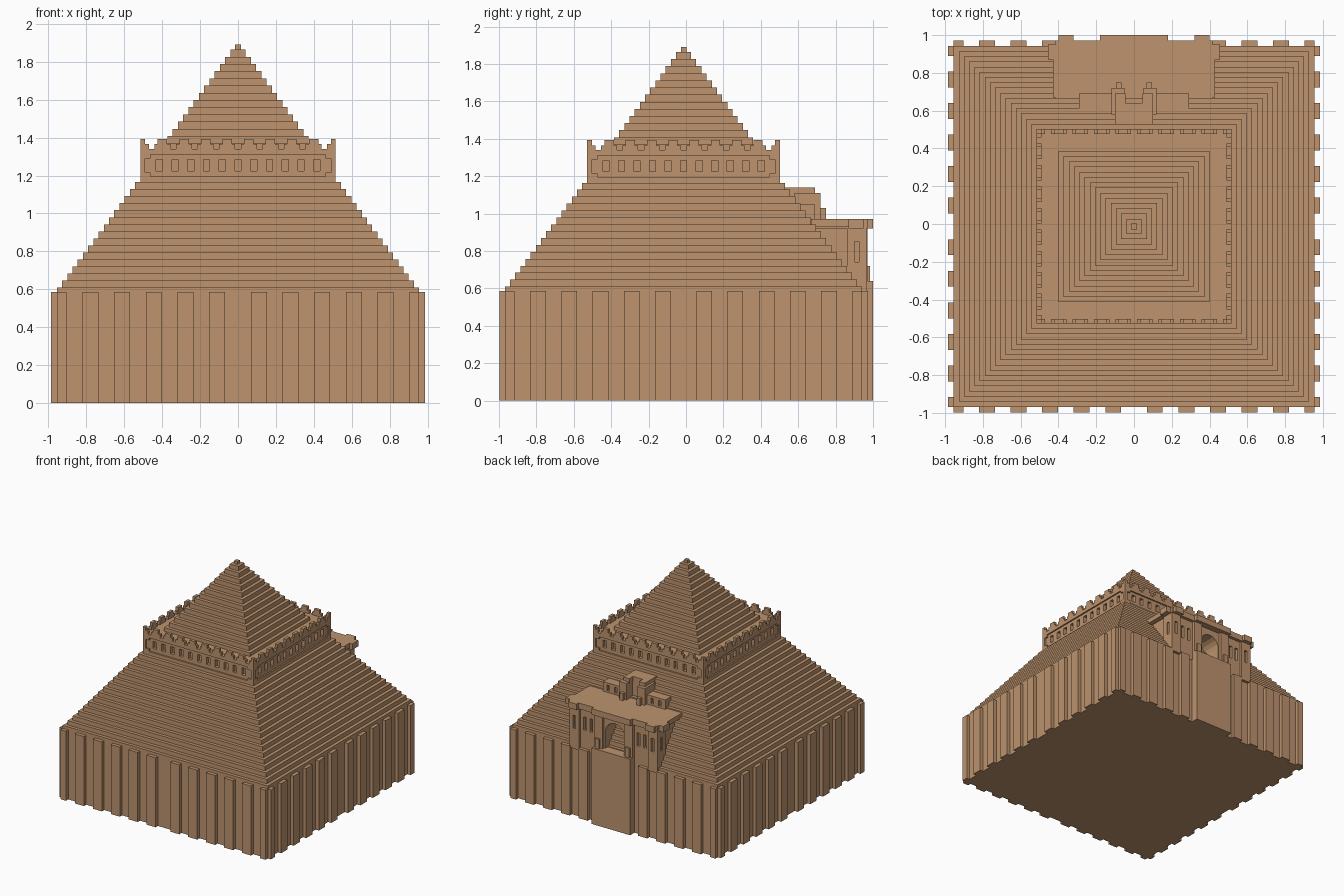
import bpy, bmesh, math

if "Cube" in bpy.data.objects:
    bpy.data.objects.remove(bpy.data.objects["Cube"], do_unlink=True)

sand = bpy.data.materials.new("sandstone")
sand.use_nodes = True
sand.diffuse_color = (0.51, 0.295, 0.155, 1)
sand.node_tree.nodes["Principled BSDF"].inputs["Base Color"].default_value = sand.diffuse_color

CY = -0.013  # pyramid centre in y


def finish(bm, name, y=0.0):
    bmesh.ops.recalc_face_normals(bm, faces=bm.faces)
    bmesh.ops.translate(bm, verts=bm.verts, vec=(0, y, 0))
    mesh = bpy.data.meshes.new(name)
    bm.to_mesh(mesh)
    bm.free()
    mesh.materials.append(sand)
    ob = bpy.data.objects.new(name, mesh)
    bpy.context.collection.objects.link(ob)
    return ob


def boxes(name, items, y=0.0):
    """One object made of boxes (x0, x1, y0, y1, z0, z1)."""
    bm = bmesh.new()
    for x0, x1, y0, y1, z0, z1 in items:
        vs = bmesh.ops.create_cube(bm, size=1)["verts"]
        for v in vs:
            v.co = (x1 if v.co.x > 0 else x0, y1 if v.co.y > 0 else y0, z1 if v.co.z > 0 else z0)
    return finish(bm, name, y)


def around(items):
    """Repeat boxes on all four sides."""
    out = []
    for b in items:
        for _ in range(4):
            out.append(b)
            b = (-b[3], -b[2], b[0], b[1], b[4], b[5])
    return out


def both(items):
    """Mirror boxes in x."""
    return list(items) + [(-b[1], -b[0]) + tuple(b[2:]) for b in items]


def cut(target, cutter):
    mod = target.modifiers.new("cut", 'BOOLEAN')
    mod.object = cutter
    mod.operation = 'DIFFERENCE'
    mod.solver = 'EXACT'
    mod.use_self = True
    dg = bpy.context.evaluated_depsgraph_get()
    new = bpy.data.meshes.new_from_object(target.evaluated_get(dg))
    target.modifiers.clear()
    target.data = new
    bpy.data.objects.remove(cutter, do_unlink=True)


def stepped(name, count, half, run, z0, top, rise):
    """Stepped pyramid as one continuous stack of square rings."""
    bm = bmesh.new()
    rings = []
    z = z0
    for i in range(count):
        h = half - run * i
        for zz in (z, top + rise * i):
            rings.append([bm.verts.new((sx * h, sy * h, zz))
                          for sx, sy in ((-1, -1), (1, -1), (1, 1), (-1, 1))])
        z = top + rise * i
    for a, b in zip(rings, rings[1:]):
        for k in range(4):
            n = (k + 1) % 4
            bm.faces.new((a[k], a[n], b[n], b[k]))
    bm.faces.new(rings[0])
    bm.faces.new(rings[-1])
    return finish(bm, name, CY)


# Lower pyramid on its tall base
stepped("lower_pyramid", 16, 0.955, 0.0275, 0, 0.61, 0.037)

# Buttresses around the base
pitch = 0.167
butts = []
for k in range(6):
    c = 0.11 + pitch * k
    butts.append((c - 0.042, min(c + 0.042, 0.955), 0.94, 0.985, 0, 0.585))
boxes("base_buttresses", around(both(butts)), CY)

# Fortified tier with recessed band and windows
R = 0.515
tier = boxes("fortified_tier", [(-R, R, -R, R, 1.15, 1.34)], CY)
cut(tier, boxes("band_cutter", around([(-0.46, 0.46, R - 0.012, R + 0.05, 1.195, 1.31)]), CY))
cut(tier, boxes("band_end_cutter", around([(-0.49, 0.49, R - 0.012, R + 0.05, 1.215, 1.29)]), CY))
wins = [(c - 0.017, c + 0.017, R - 0.04, R + 0.04, 1.225, 1.285)
        for c in [0.083 * k for k in range(-5, 6)]]
cut(tier, boxes("window_cutter", around(wins), CY))

# Stepped merlons
inner = R - 0.025
merlons = both([(-R, -0.47, inner, R, 1.34, 1.365), (-R, -0.49, inner, R, 1.365, 1.393)])
step = 0.11375
for k in range(8):
    c = -0.455 + step * (k + 0.5)
    merlons.append((c - 0.042, c + 0.042, inner, R, 1.34, 1.365))
    merlons.append((c - 0.025, c + 0.025, inner, R, 1.365, 1.393))
boxes("tier_merlons", around(merlons), CY)

# Upper pyramid and tip
stepped("upper_pyramid", 14, 0.40, 0.0277, 1.32, 1.37, 0.038)
boxes("tip_block", [(-0.015, 0.015, -0.015, 0.015, 1.85, 1.89)], CY)

# Gatehouse on the back
gate = boxes("gatehouse_body", [(-0.40, 0.40, 0.5, 0.945, 0.57, 0.93)])
bm = bmesh.new()
profile = [(-0.09, 0.64), (0.09, 0.64)]
profile += [(0.09 * math.cos(a * math.pi / 8), 0.78 + 0.09 * math.sin(a * math.pi / 8)) for a in range(9)]
face = bm.faces.new([bm.verts.new((x, 0.78, z)) for x, z in profile])
ext = bmesh.ops.extrude_face_region(bm, geom=[face])
bmesh.ops.translate(bm, vec=(0, 0.3, 0), verts=[g for g in ext["geom"] if isinstance(g, bmesh.types.BMVert)])
cut(gate, finish(bm, "arch_cutter"))
slits = both([(c - 0.013, c + 0.013, 0.92, 1.0, 0.74, 0.85) for c in (0.22, 0.28)])
cut(gate, boxes("slit_cutter", slits))

# Corner towers, portal piers and the tall block under the gate
towers = boxes("gate_corner_towers", both([(0.32, 0.41, 0.86, 0.965, 0.57, 0.93)]))
cut(towers, boxes("tower_slit_cutter", both([(0.352, 0.378, 0.94, 1.0, 0.74, 0.85),
                                             (0.39, 0.45, 0.90, 0.925, 0.74, 0.85)])))
boxes("portal_piers", both([(0.10, 0.18, 0.93, 0.97, 0.6, 0.93),
                            (0.12, 0.16, 0.96, 0.985, 0.6, 0.72)]))
boxes("gate_foundation", [(-0.18, 0.18, 0.93, 1.0, 0, 0.64)])

# Roof slab with projecting corner blocks
boxes("gate_roof", [(-0.415, 0.415, 0.6, 0.972, 0.92, 0.97), (-0.18, 0.18, 0.96, 1.0, 0.92, 0.97)])
boxes("roof_corner_blocks", both([(0.32, 0.40, 0.96, 1.0, 0.92, 0.97),
                                  (0.40, 0.455, 0.87, 0.95, 0.92, 0.97)]))
boxes("roof_side_ledges", both([(0.40, 0.43, 0.67, 0.88, 0.93, 0.97)]))

# Small upper gate above the roof
wings = boxes("upper_gate_wings", both([(0.05, 0.29, 0.58, 0.69, 0.95, 1.05)]))
cut(wings, boxes("wing_slit_cutter", both([(c - 0.012, c + 0.012, 0.67, 0.75, 0.985, 1.03) for c in (0.17, 0.24)])))
boxes("upper_gate_centre", [(-0.10, 0.10, 0.53, 0.64, 0.95, 1.14)]
      + both([(0.05, 0.12, 0.58, 0.72, 0.95, 1.11), (0.045, 0.10, 0.54, 0.69, 1.1, 1.14),
              (0.065, 0.095, 0.70, 0.748, 0.95, 1.03)]))
